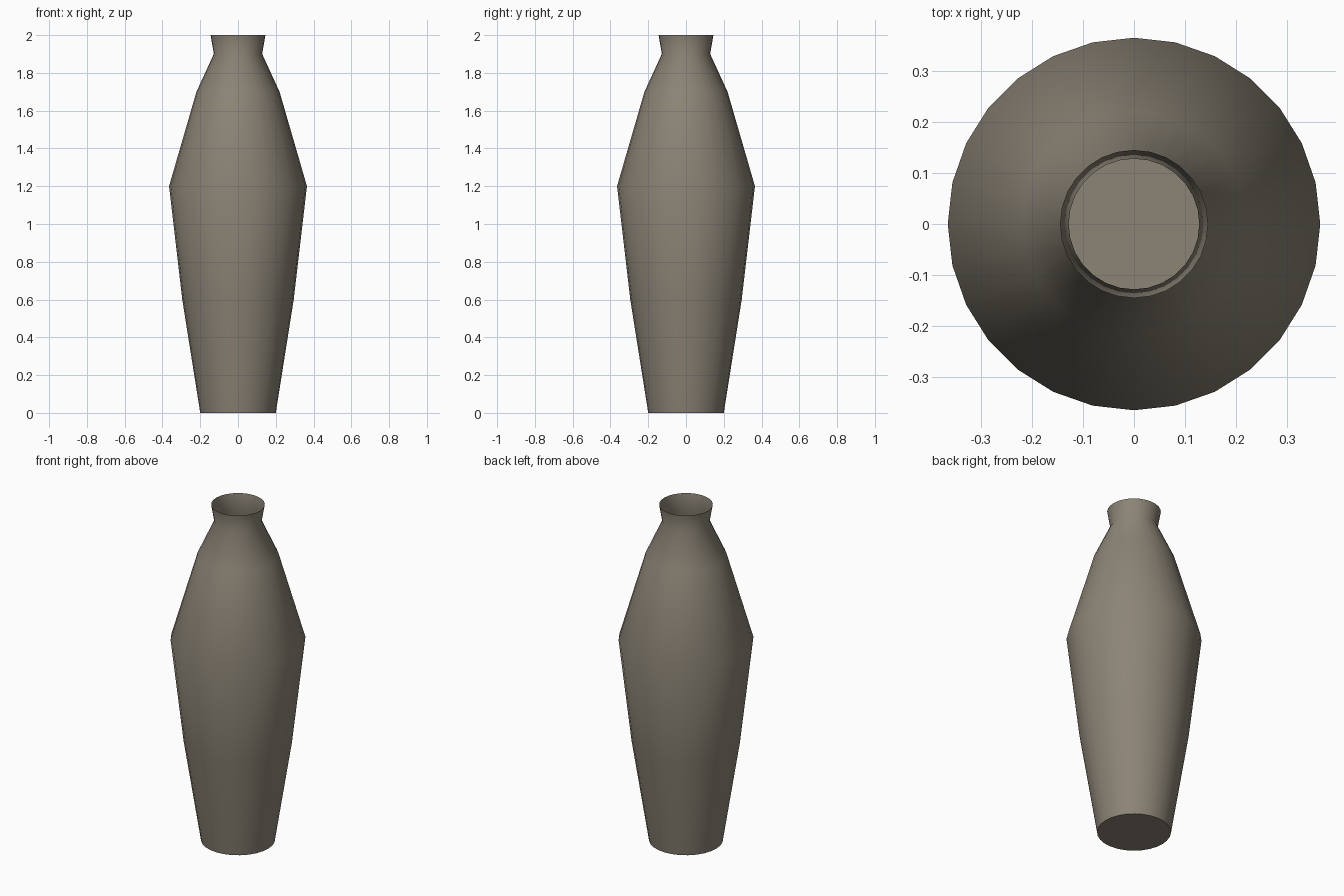
import bpy, bmesh, math

if "Cube" in bpy.data.objects:
    bpy.data.objects.remove(bpy.data.objects["Cube"])

SIDES = 28

# Flat clay colour
clay = bpy.data.materials.new("grey_brown_clay")
clay.diffuse_color = (0.26, 0.23, 0.18, 1)
clay.use_nodes = True
clay.node_tree.nodes["Principled BSDF"].inputs["Base Color"].default_value = clay.diffuse_color

# Radius and height of each ring, from foot to lip
profile = [(0.2, 0), (0.295, 0.6), (0.365, 1.2), (0.22, 1.7), (0.128, 1.9), (0.145, 2.0)]

bm = bmesh.new()
rings = [[bm.verts.new((r * math.cos(2 * math.pi * i / SIDES),
                        r * math.sin(2 * math.pi * i / SIDES), z))
          for i in range(SIDES)] for r, z in profile]

# Thin open wall
for low, high in zip(rings, rings[1:]):
    for i in range(SIDES):
        j = (i + 1) % SIDES
        bm.faces.new((low[i], low[j], high[j], high[i]))

# Closed base, which is also the floor inside
bm.faces.new(rings[0][::-1])

mesh = bpy.data.meshes.new("vase")
bm.to_mesh(mesh)
bm.free()
mesh.materials.append(clay)
vase = bpy.data.objects.new("vase", mesh)
bpy.context.collection.objects.link(vase)

# Smooth body with a sharp foot
bpy.context.view_layer.objects.active = vase
vase.select_set(True)
bpy.ops.object.shade_smooth_by_angle(angle=math.radians(50))
